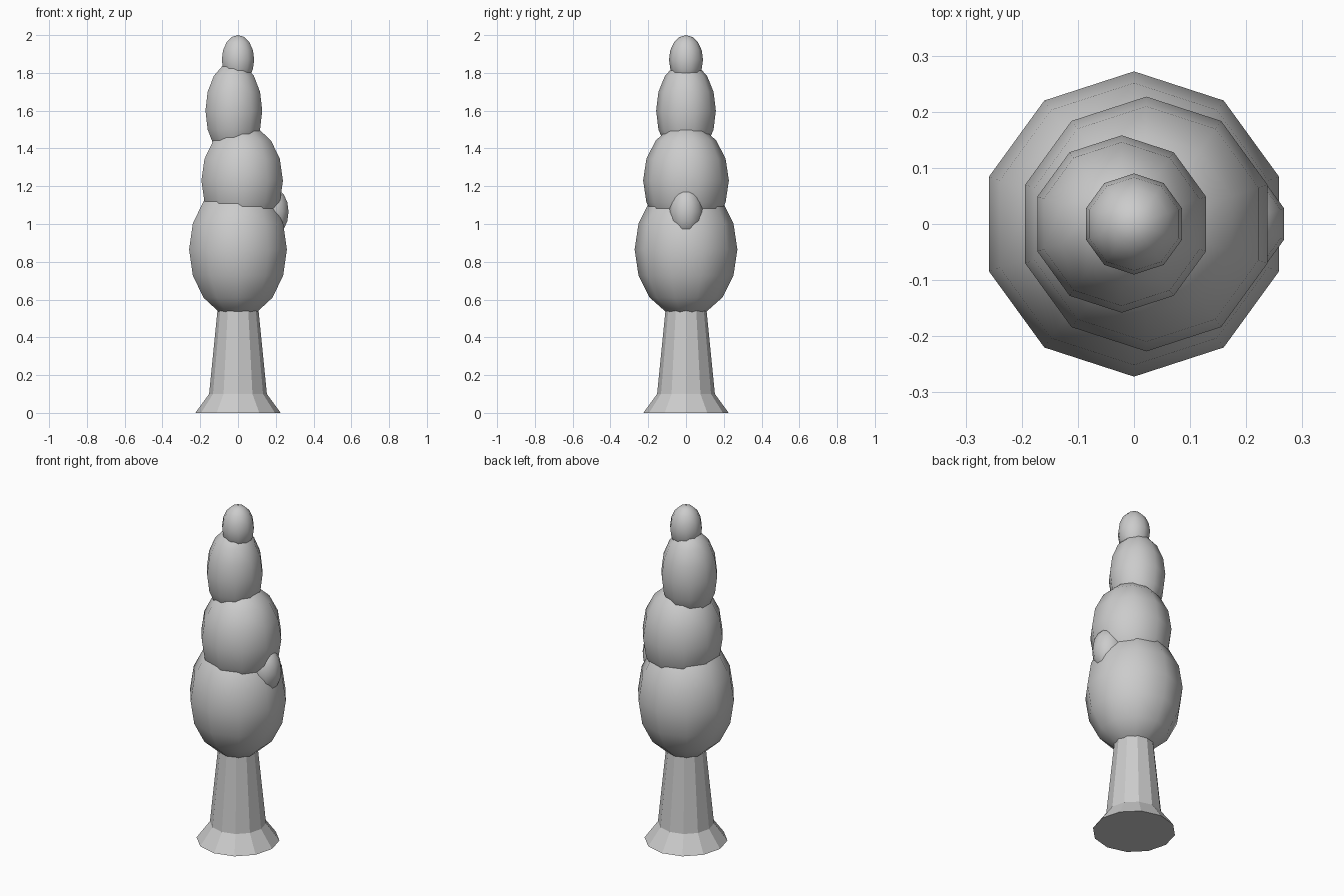
import bpy
import bmesh
from math import cos, sin, pi
from mathutils import Matrix

cube = bpy.data.objects.get("Cube")
if cube:
    bpy.data.objects.remove(cube, do_unlink=True)

# Single plain grey for the whole tree
grey = bpy.data.materials.new("plain grey")
grey.use_nodes = True
colour = (0.6, 0.6, 0.6, 1)
grey.diffuse_color = colour
grey.node_tree.nodes["Principled BSDF"].inputs["Base Color"].default_value = colour


def add_object(name, bm, smooth):
    bmesh.ops.recalc_face_normals(bm, faces=bm.faces)
    for face in bm.faces:
        face.smooth = smooth
    mesh = bpy.data.meshes.new(name)
    bm.to_mesh(mesh)
    bm.free()
    mesh.materials.append(grey)
    obj = bpy.data.objects.new(name, mesh)
    bpy.context.collection.objects.link(obj)
    return obj


def foliage(name, x, z, radius, half_height):
    """Smooth ten-sided egg of leaves."""
    bm = bmesh.new()
    bmesh.ops.create_uvsphere(
        bm, u_segments=10, v_segments=8, radius=1,
        matrix=Matrix.Translation((x, 0, z))
        @ Matrix.Diagonal((radius, radius, half_height, 1)))
    return add_object(name, bm, True)


def lathe(name, profile, sides):
    """Capped, flat-faced turned shape from (radius, height) pairs."""
    bm = bmesh.new()
    rings = [[bm.verts.new((r * cos(2 * pi * i / sides), r * sin(2 * pi * i / sides), z))
              for i in range(sides)] for r, z in profile]
    for low, high in zip(rings, rings[1:]):
        for i in range(sides):
            j = (i + 1) % sides
            bm.faces.new((low[i], low[j], high[j], high[i]))
    bm.faces.new(rings[0][::-1])
    bm.faces.new(rings[-1])
    return add_object(name, bm, False)


# Trunk with flared foot
lathe("trunk", [(0.226, 0), (0.153, 0.1), (0.106, 0.57)], 12)

# Stacked foliage, bottom to top, and the small side tuft
foliage("lower_foliage", 0, 0.865, 0.272, 0.36)
foliage("middle_foliage", 0.022, 1.23, 0.227, 0.30)
foliage("upper_foliage", -0.022, 1.60, 0.158, 0.26)
foliage("top_foliage", 0, 1.87, 0.09, 0.13)
foliage("side_tuft", 0.182, 1.065, 0.09, 0.13)
